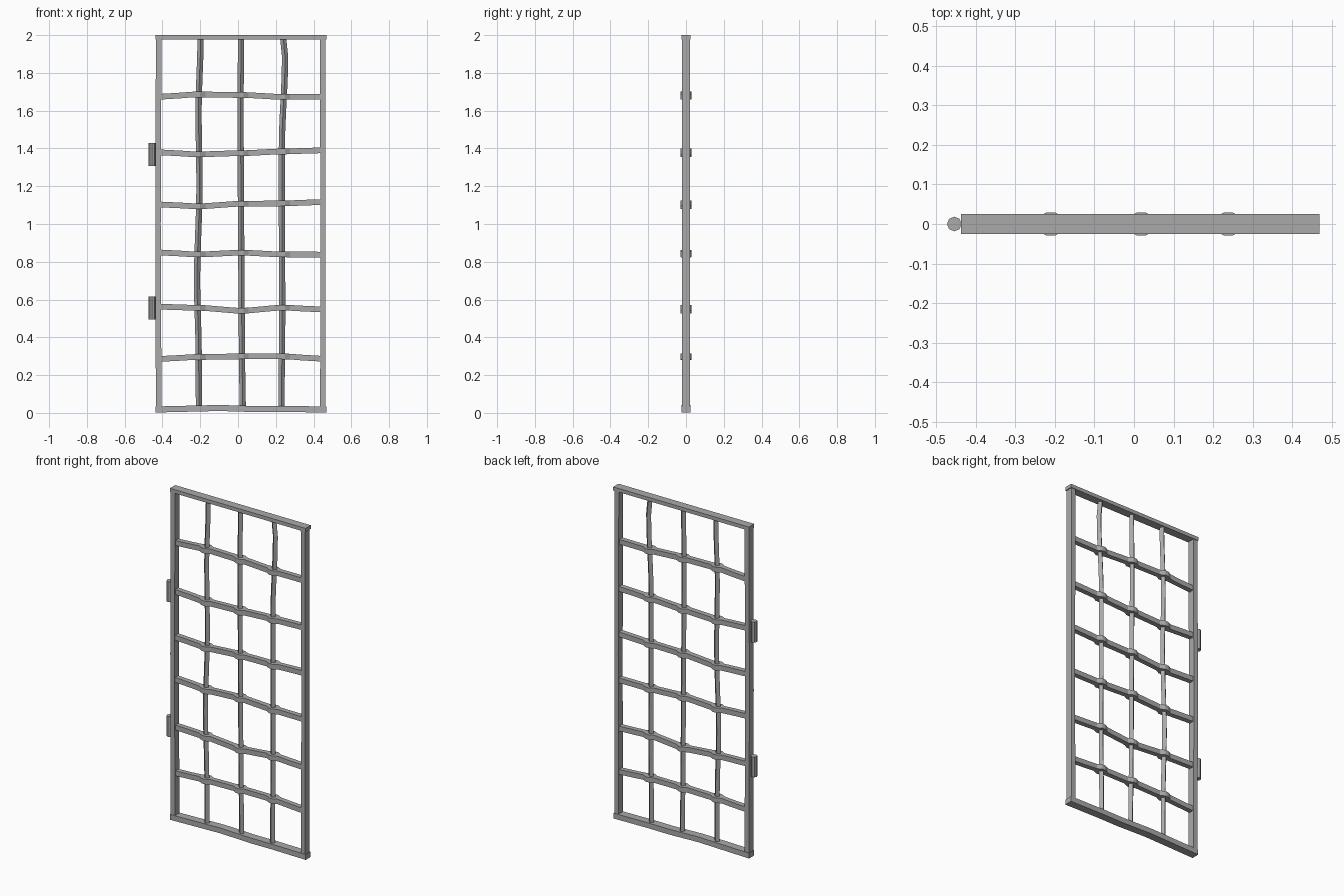
import bpy, bmesh, math
from mathutils import Vector

cube = bpy.data.objects.get("Cube")
if cube:
    bpy.data.objects.remove(cube, do_unlink=True)

iron = bpy.data.materials.new("grey_iron")
iron.use_nodes = True
iron.diffuse_color = (0.4, 0.4, 0.4, 1)
iron.node_tree.nodes["Principled BSDF"].inputs["Base Color"].default_value = (0.4, 0.4, 0.4, 1)


def loft(name, rings):
    """Solid skinned through a list of equal-sized rings of points."""
    bm = bmesh.new()
    rows = [[bm.verts.new(p) for p in ring] for ring in rings]
    n = len(rows[0])
    for a, b in zip(rows, rows[1:]):
        for i in range(n):
            j = (i + 1) % n
            bm.faces.new((a[i], a[j], b[j], b[i]))
    bm.faces.new(rows[0])
    bm.faces.new(rows[-1])
    bmesh.ops.recalc_face_normals(bm, faces=bm.faces)
    mesh = bpy.data.meshes.new(name)
    bm.to_mesh(mesh)
    bm.free()
    mesh.materials.append(iron)
    obj = bpy.data.objects.new(name, mesh)
    bpy.context.collection.objects.link(obj)
    return obj


def wobble(keys, t):
    """Smoothly eased value at t through (position, value) keys."""
    for (t0, v0), (t1, v1) in zip(keys, keys[1:]):
        if t <= t1:
            f = max(0, (t - t0) / (t1 - t0))
            return v0 + (v1 - v0) * f * f * (3 - 2 * f)
    return keys[-1][1]


def rect_x(x, z, hy, hz):
    return [Vector((x, sy * hy, z + sz * hz)) for sy, sz in ((-1, -1), (1, -1), (1, 1), (-1, 1))]


def rect_z(x, z, hx, hy):
    return [Vector((x + sx * hx, sy * hy, z)) for sx, sy in ((-1, -1), (1, -1), (1, 1), (-1, 1))]


def diamond_z(x, z, r):
    return [Vector((x + r * math.cos(a), r * math.sin(a), z))
            for a in (i * math.pi / 2 for i in range(4))]


LEFT, RIGHT = -0.408, 0.438
crossings = [-0.21, 0.018, 0.238]

# Outer frame
loft("top_rail", [rect_x(x, 1.989, 0.025, 0.011) for x in (-0.437, 0.468)])
rail_keys = [(-0.437, 0.018), (-0.1, 0.026), (0.1, 0.02), (0.23, 0.021), (0.468, 0.018)]
loft("bottom_rail", [rect_x(x, wobble(rail_keys, x), 0.024, 0.016)
                     for x in (-0.437, -0.27, -0.1, 0, 0.1, 0.23, 0.35, 0.468)])
loft("right_post", [rect_z(-0.420, 0.02, 0.015, 0.021), rect_z(-0.423, 1.0, 0.014, 0.021),
                    rect_z(-0.420, 1.985, 0.015, 0.021)])
loft("left_post", [rect_z(0.449, 0.02, 0.014, 0.021), rect_z(0.450, 1.0, 0.013, 0.021),
                   rect_z(0.448, 1.985, 0.015, 0.021)])

# Upright bars: diamond section, slightly bent by hand
uprights = [
    [(0.02, -0.207), (0.3, -0.208), (0.7, -0.217), (1.2, -0.204), (1.6, -0.209), (1.985, -0.198)],
    [(0.02, 0.025), (0.3, 0.021), (0.7, 0.018), (1.2, 0.015), (1.6, 0.013), (1.985, 0.016)],
    [(0.02, 0.23), (0.55, 0.234), (1.1, 0.232), (1.4, 0.232), (1.88, 0.249), (1.985, 0.239)],
]
for n, keys in enumerate(uprights, 1):
    heights = [0.02 + 1.965 * i / 20 for i in range(21)]
    loft(f"upright_bar_{n}", [diamond_z(wobble(keys, z), z, 0.0165) for z in heights])

# Cross bars: flat section, swelling into an eye around each upright
cross_heights = [
    (0.286, 0.296, 0.299, 0.299, 0.287),
    (0.562, 0.556, 0.541, 0.557, 0.548),
    (0.849, 0.839, 0.848, 0.839, 0.838),
    (1.103, 1.094, 1.107, 1.109, 1.116),
    (1.379, 1.369, 1.375, 1.384, 1.390),
    (1.674, 1.686, 1.683, 1.673, 1.674),
]
for n, levels in enumerate(cross_heights, 1):
    keys = list(zip([LEFT] + crossings + [RIGHT], levels))
    stations = [(LEFT, 0.015), (RIGHT, 0.015)]
    for c in crossings:
        stations += [(c - 0.037, 0.015), (c - 0.011, 0.029), (c + 0.011, 0.029), (c + 0.037, 0.015)]
    for a, b in zip(keys, keys[1:]):
        stations.append(((a[0] + b[0]) / 2, 0.015))
    loft(f"cross_bar_{n}", [rect_x(x, wobble(keys, x), hy, 0.015) for x, hy in sorted(stations)])

# Hinge barrels
for name, low, high in (("lower_hinge", 0.495, 0.617), ("upper_hinge", 1.307, 1.43)):
    loft(name, [[Vector((-0.454 + 0.0185 * math.cos(a), 0.0185 * math.sin(a), z))
                 for a in (math.tau * i / 8 for i in range(8))] for z in (low, high)])
